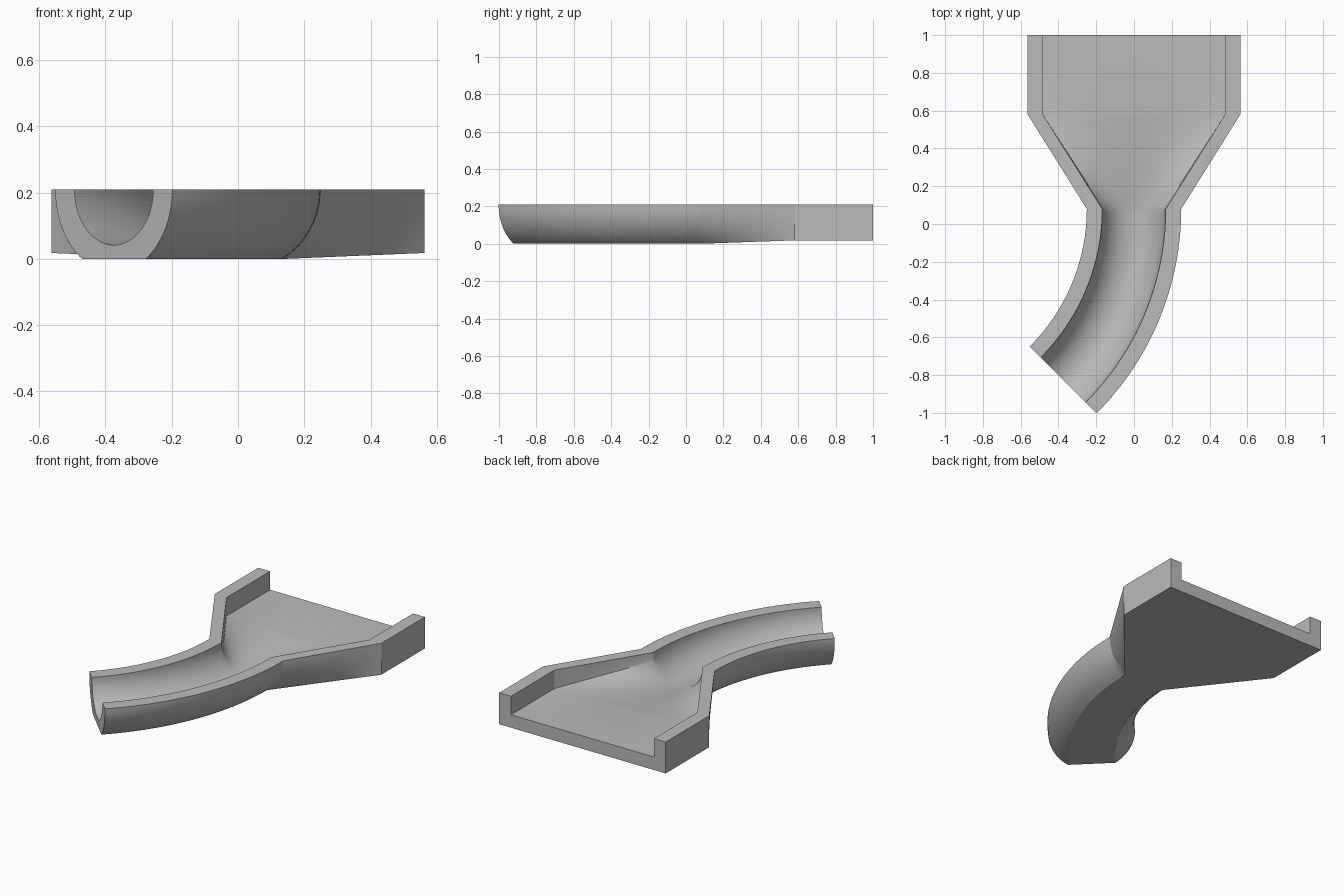
import bpy, bmesh
from math import sin, cos, pi, radians, asin
from mathutils import Vector

cube = bpy.data.objects.get("Cube")
if cube:
    bpy.data.objects.remove(cube, do_unlink=True)

TOP = 0.21                     # rim height
R_OUT, R_IN = 0.25, 0.168      # round channel
W_OUT, W_IN = 0.563, 0.483     # half widths of the square channel
BASE, FLOOR = 0.018, 0.097     # square channel underside and floor
BEND, BEND_Y = 1.28, 0.08      # radius and start of the bend
SIDE, INNER = 16, 48           # profile subdivisions

grey = bpy.data.materials.new("plain grey")
grey.use_nodes = True
color = (0.5, 0.5, 0.5, 1)
grey.diffuse_color = color
grey.node_tree.nodes["Principled BSDF"].inputs["Base Color"].default_value = color


def box_inner(s):
    """Point at fraction s along the U-shaped inside of the square channel."""
    depth = TOP - FLOOR
    d = s * (2 * depth + 2 * W_IN)
    if d < depth:
        return Vector((-W_IN, TOP - d))
    if d < depth + 2 * W_IN:
        return Vector((d - depth - W_IN, FLOOR))
    return Vector((W_IN, FLOOR + d - depth - 2 * W_IN))


def profile(t):
    """Closed section, blended from round (t=0) to square (t=1)."""
    end = asin(TOP / R_OUT)
    side = []
    for i in range(SIDE + 1):
        f = i / SIDE
        rnd = Vector((R_OUT * cos(f * end), TOP - R_OUT * sin(f * end)))
        side.append(rnd.lerp(Vector((W_OUT, TOP + f * (BASE - TOP))), t))
    outer = side + [Vector((-p.x, p.y)) for p in reversed(side)]
    # fractions include the exact square corners
    corner = (TOP - FLOOR) / (2 * (TOP - FLOOR) + 2 * W_IN)
    fractions = sorted([i / INNER for i in range(INNER + 1)] + [corner, 1 - corner])
    inner = []
    for f in fractions:
        rnd = Vector((-R_IN * cos(pi * f), TOP - R_IN * sin(pi * f)))
        inner.append(rnd.lerp(box_inner(f), t))
    return outer + inner


# Stations along the channel: origin, sideways direction, blend
stations = []
for i in range(33):
    a = radians(45) * (1 - i / 32)
    across = Vector((cos(a), -sin(a), 0))
    stations.append((Vector((-BEND, BEND_Y, 0)) + across * BEND, across, 0))
for i in range(1, 17):
    stations.append((Vector((0, BEND_Y + 0.5 * i / 16, 0)), Vector((1, 0, 0)), i / 16))
stations.append((Vector((0, 1, 0)), Vector((1, 0, 0)), 1))

# Loft the sections into one solid chute
bm = bmesh.new()
rings = [[bm.verts.new(o + side * p.x + Vector((0, 0, p.y))) for p in profile(t)]
         for o, side, t in stations]
for a, b in zip(rings, rings[1:]):
    for i in range(len(a)):
        j = (i + 1) % len(a)
        bm.faces.new((a[i], a[j], b[j], b[i]))
bm.faces.new(rings[0])
bm.faces.new(rings[-1])
bmesh.ops.recalc_face_normals(bm, faces=bm.faces)
mesh = bpy.data.meshes.new("chute")
bm.to_mesh(mesh)
bm.free()
mesh.materials.append(grey)
chute = bpy.data.objects.new("chute", mesh)
bpy.context.collection.objects.link(chute)
bpy.ops.object.select_all(action='DESELECT')
chute.select_set(True)
bpy.context.view_layer.objects.active = chute
bpy.ops.object.shade_smooth_by_angle(angle=radians(28))
